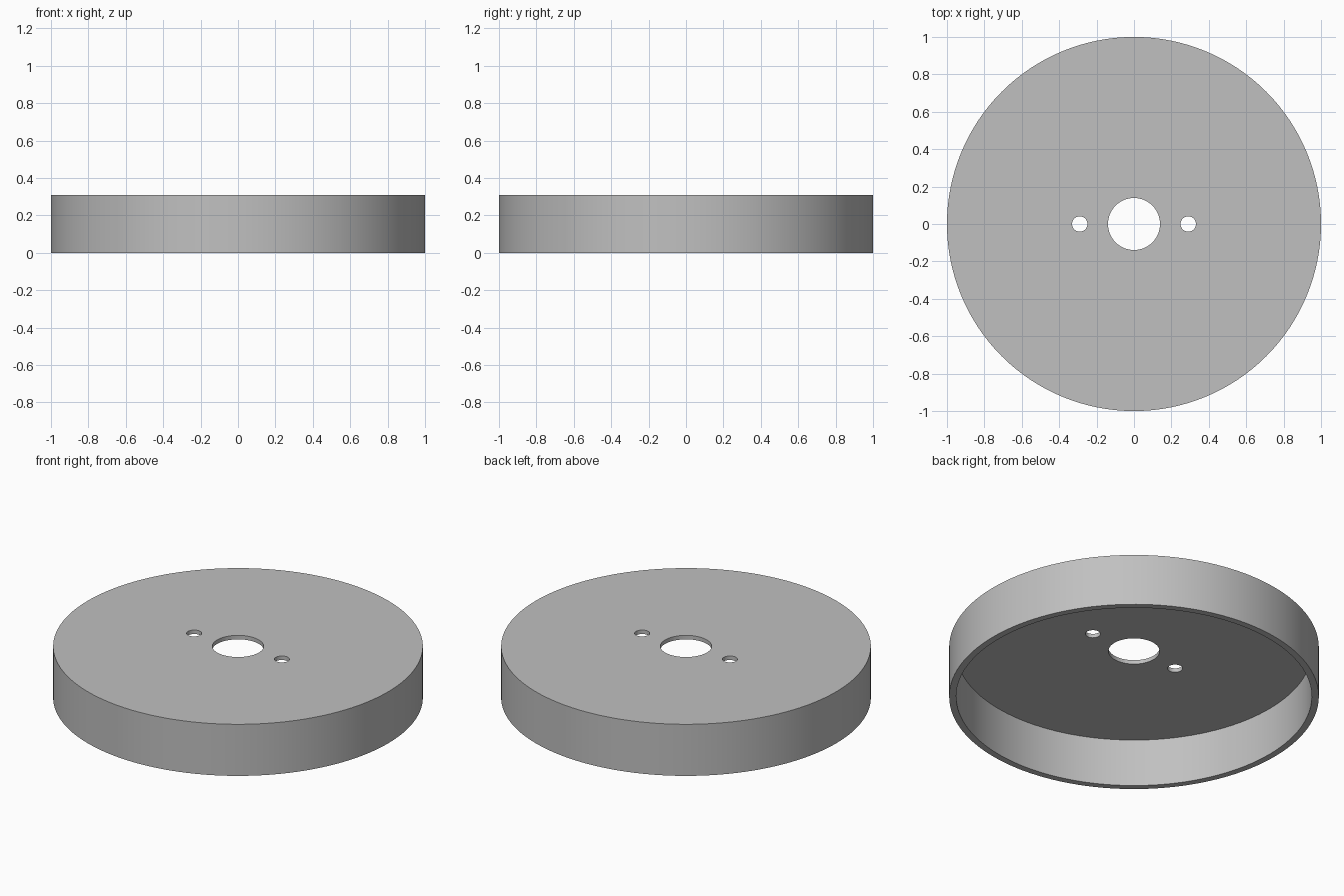
import bpy, bmesh
from math import tau
from mathutils import Matrix, Vector

SEGMENTS = 128
HEIGHT, WALL, PLATE = 0.308, 0.038, 0.024
BORE, BOLT_RADIUS, BOLT_OFFSET = 0.139, 0.041, 0.29

cube = bpy.data.objects.get("Cube")
if cube:
    bpy.data.objects.remove(cube)

grey = bpy.data.materials.new("plain grey")
grey.use_nodes = True
colour = (0.53, 0.53, 0.53, 1)
grey.diffuse_color = colour
grey.node_tree.nodes["Principled BSDF"].inputs["Base Color"].default_value = colour


def make_object(name, bm):
    bmesh.ops.recalc_face_normals(bm, faces=bm.faces)
    mesh = bpy.data.meshes.new(name)
    bm.to_mesh(mesh)
    bm.free()
    mesh.materials.append(grey)
    obj = bpy.data.objects.new(name, mesh)
    bpy.context.collection.objects.link(obj)
    return obj


# Shallow cap: closed wall-and-plate section turned round the z axis
bm = bmesh.new()
section = [(BORE, HEIGHT), (1, HEIGHT), (1, 0), (1 - WALL, 0),
           (1 - WALL, HEIGHT - PLATE), (BORE, HEIGHT - PLATE)]
verts = [bm.verts.new((r, 0, z)) for r, z in section]
edges = [bm.edges.new((a, b)) for a, b in zip(verts, verts[1:] + verts[:1])]
bmesh.ops.spin(bm, geom=verts + edges, cent=(0, 0, 0), axis=(0, 0, 1),
               angle=tau, steps=SEGMENTS, use_merge=True)
bmesh.ops.remove_doubles(bm, verts=bm.verts, dist=0.0001)
cap = make_object("round_cap", bm)

# Pair of bolt holes through the plate
bm = bmesh.new()
for side in (-1, 1):
    bmesh.ops.create_cone(bm, cap_ends=True, segments=48, radius1=BOLT_RADIUS,
                          radius2=BOLT_RADIUS, depth=0.2,
                          matrix=Matrix.Translation(Vector((side * BOLT_OFFSET, 0, HEIGHT))))
cutter = make_object("bolt_hole_cutter", bm)
cutter.hide_render = True

holes = cap.modifiers.new("bolt holes", "BOOLEAN")
holes.operation = "DIFFERENCE"
holes.solver = "EXACT"
holes.object = cutter

# Apply the cut, then drop the helper
bpy.ops.object.select_all(action="DESELECT")
bpy.context.view_layer.objects.active = cap
cap.select_set(True)
bpy.ops.object.modifier_apply(modifier=holes.name)
bpy.data.objects.remove(cutter)
bpy.ops.object.shade_smooth_by_angle()
